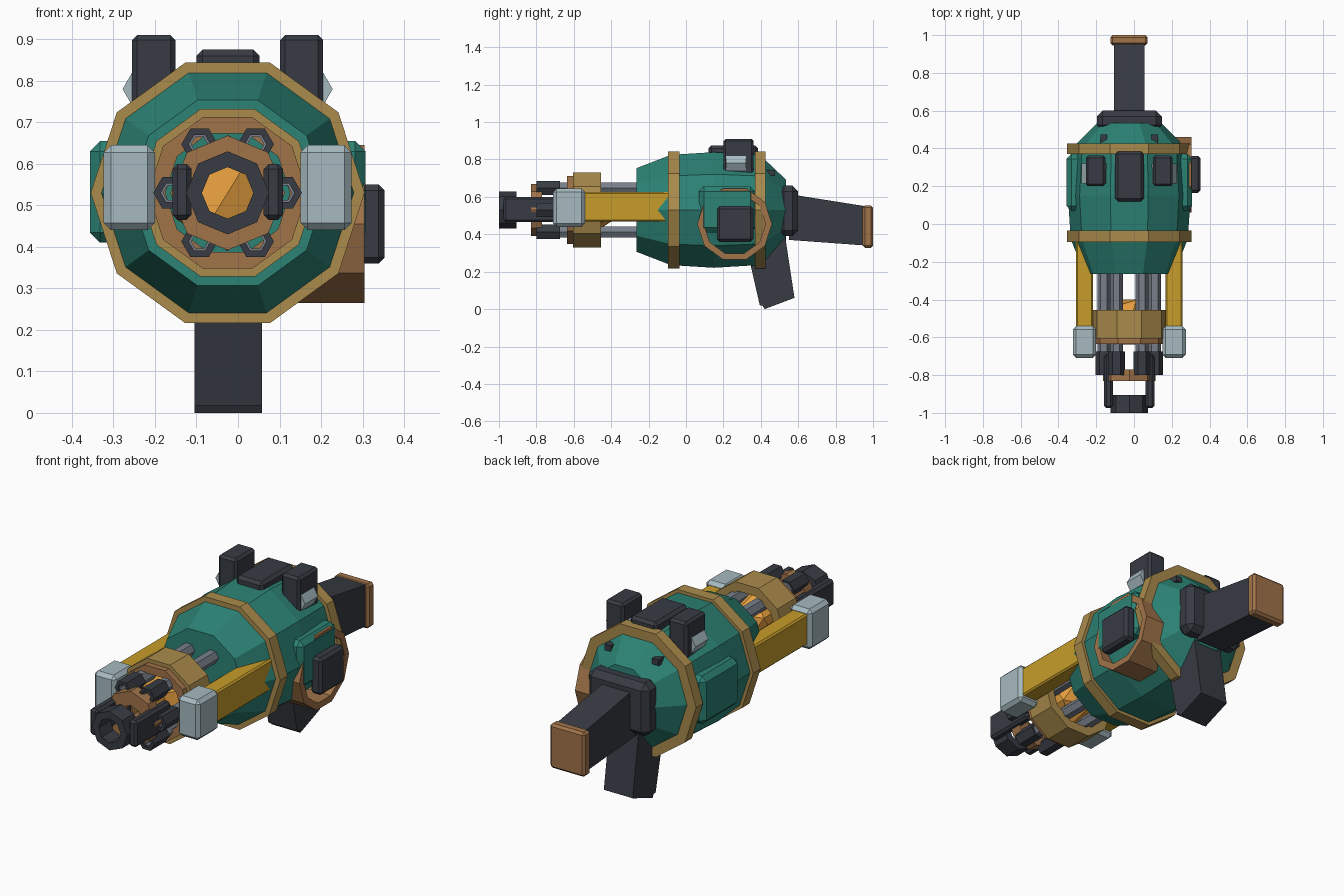
import bpy, bmesh, math
from mathutils import Matrix

cube = bpy.data.objects.get("Cube")
if cube:
    bpy.data.objects.remove(cube, do_unlink=True)

CX, CZ = -0.025, 0.53          # main barrel axis


def linear(c):
    c /= 255
    return c / 12.92 if c <= 0.04045 else ((c + 0.055) / 1.055) ** 2.4


def material(name, r, g, b):
    m = bpy.data.materials.new(name)
    m.use_nodes = True
    col = (linear(r), linear(g), linear(b), 1)
    m.diffuse_color = col
    m.node_tree.nodes["Principled BSDF"].inputs["Base Color"].default_value = col
    return m


TEAL = material("teal paint", 44, 130, 116)
DARK = material("dark metal", 55, 59, 67)
GOLD = material("brass", 170, 139, 76)
BROWN = material("copper", 160, 115, 73)
PALE = material("pale steel", 166, 186, 192)
YELLOW = material("yellow paint", 198, 156, 42)
ORANGE = material("orange glow", 226, 156, 62)
GREY = material("grey steel", 120, 127, 138)


def finish(name, bm, mat, bevel=0.0):
    bmesh.ops.recalc_face_normals(bm, faces=bm.faces)
    me = bpy.data.meshes.new(name)
    bm.to_mesh(me)
    bm.free()
    me.materials.append(mat)
    ob = bpy.data.objects.new(name, me)
    bpy.context.collection.objects.link(ob)
    if bevel:
        mod = ob.modifiers.new("chamfer", 'BEVEL')
        mod.width = bevel
        mod.segments = 1
    return ob


def box(name, mat, x, y, z, bevel=0.0):
    """Box from (min, max) ranges."""
    bm = bmesh.new()
    bmesh.ops.create_cube(bm, size=1)
    for v in bm.verts:
        v.co = [r[0] if c < 0 else r[1] for c, r in zip(v.co, (x, y, z))]
    return finish(name, bm, mat, bevel)


def pair(name, mat, off, half, y, z, bevel=0.0):
    """Two boxes mirrored about the main axis."""
    for side, s in (("right", -1), ("left", 1)):
        c = CX + s * off
        box(side + "_" + name, mat, (c - half, c + half), y, z, bevel)


def lathe(name, mat, sides, profile, x=CX, z=CZ, phase=0.0, ring=False, turn=None):
    """Spin (radius, y) points about the y axis; ring joins last to first."""
    bm = bmesh.new()
    loops = []
    for r, y in profile:
        loop = []
        for i in range(sides):
            a = phase + math.tau * i / sides
            loop.append(bm.verts.new((r * math.cos(a), y, r * math.sin(a))))
        loops.append(loop)
    joins = list(zip(loops, loops[1:]))
    if ring:
        joins.append((loops[-1], loops[0]))
    else:
        bm.faces.new(loops[0])
        bm.faces.new(loops[-1])
    for a, b in joins:
        for i in range(sides):
            j = (i + 1) % sides
            bm.faces.new((a[i], a[j], b[j], b[i]))
    if turn:
        bm.transform(turn)
    else:
        bm.transform(Matrix.Translation((x, 0, z)))
    return finish(name, bm, mat)


def tube(name, mat, sides, outer, inner, y0, y1, **kw):
    return lathe(name, mat, sides,
                 [(outer, y0), (outer, y1), (inner, y1), (inner, y0)], ring=True, **kw)


def side_profile(name, mat, points, x0, x1, bevel=0.0):
    """Extrude a (y, z) outline across x."""
    bm = bmesh.new()
    f = bm.faces.new([bm.verts.new((x0, y, z)) for y, z in points])
    ext = bmesh.ops.extrude_face_region(bm, geom=[f])["geom"]
    for v in ext:
        if isinstance(v, bmesh.types.BMVert):
            v.co.x = x1
    return finish(name, bm, mat, bevel)


# Main body and its brass bands
lathe("body", TEAL, 10, [(0.235, -0.265), (0.31, -0.08), (0.325, 0.15),
                         (0.31, 0.38), (0.275, 0.43), (0.17, 0.535)])
lathe("front_band", GOLD, 10, [(0.33, -0.095), (0.33, -0.035)])
lathe("rear_band", GOLD, 10, [(0.33, 0.37), (0.33, 0.425)])

# Rotating barrels with sleeves
for i in range(6):
    a = math.tau * i / 6
    px, pz = CX + 0.135 * math.cos(a), CZ + 0.135 * math.sin(a)
    tube(f"barrel_{i + 1}", GREY, 6, 0.034, 0.02, -0.79, -0.25, x=px, z=pz)
    tube(f"barrel_sleeve_{i + 1}", DARK, 6, 0.044, 0.026, -0.8, -0.675, x=px, z=pz)

# Barrel collar, muzzle plate and muzzle
tube("barrel_collar", GOLD, 10, 0.212, 0.165, -0.605, -0.455)
tube("collar_lip", BROWN, 10, 0.192, 0.15, -0.635, -0.6)
tube("muzzle_plate", BROWN, 8, 0.138, 0.065, -0.83, -0.77, phase=math.pi / 8 * 2)
tube("muzzle", DARK, 8, 0.1, 0.062, -1.0, -0.905)
pair("muzzle_bar", DARK, 0.11, 0.023, (-0.975, -0.69), (0.465, 0.6), 0.012)

# Glowing core between the barrels
core = bmesh.new()
bmesh.ops.create_icosphere(core, subdivisions=1, radius=0.14,
                           matrix=Matrix.Translation((CX, -0.52, CZ)))
finish("energy_core", core, ORANGE)

# Side rails with steel end caps
pair("rail", YELLOW, 0.237, 0.044, (-0.56, 0.0), (0.468, 0.625), 0.008)
pair("rail_cap", PALE, 0.237, 0.062, (-0.71, -0.54), (0.44, 0.645), 0.018)

# Side panels and the round port on the left
pair("side_panel", TEAL, 0.27, 0.062, (0.07, 0.37), (0.41, 0.655), 0.025)
tube("port_ring", BROWN, 10, 0.2, 0.165, 0.13, 0.305,
     turn=Matrix.Translation((0, 0.26, 0.455)) @ Matrix.Rotation(-math.pi / 2, 4, 'Z'))
box("port_plate", DARK, (0.29, 0.353), (0.165, 0.36), (0.36, 0.55), 0.014)

# Top blocks with hexagonal pins
box("top_block", DARK, (-0.1, 0.052), (0.12, 0.385), (0.76, 0.875), 0.015)
pair("sight_block", DARK, 0.178, 0.052, (0.2, 0.362), (0.7, 0.91), 0.012)
for side, s in (("right", -1), ("left", 1)):
    lathe(side + "_sight_pin", PALE, 6, [(0.075, 0.215), (0.075, 0.32)],
          x=CX + s * 0.178, z=0.78)

# Rear bolts, mount, stock and butt
pair("rear_bolt", DARK, 0.135, 0.018, (0.42, 0.475), (0.715, 0.745))
box("stock_mount", DARK, (-0.197, 0.147), (0.495, 0.6), (0.39, 0.66), 0.03)
side_profile("stock", DARK, [(0.55, 0.615), (0.96, 0.55), (0.96, 0.34), (0.55, 0.37)],
             -0.105, 0.055)
box("butt_plate", BROWN, (-0.125, 0.072), (0.945, 1.0), (0.328, 0.555), 0.012)

# Hand grip
side_profile("grip", DARK, [(0.34, 0.26), (0.395, 0.018), (0.41, 0.018), (0.42, 0.0),
                            (0.58, 0.06), (0.53, 0.39), (0.4, 0.42)], -0.105, 0.058)
